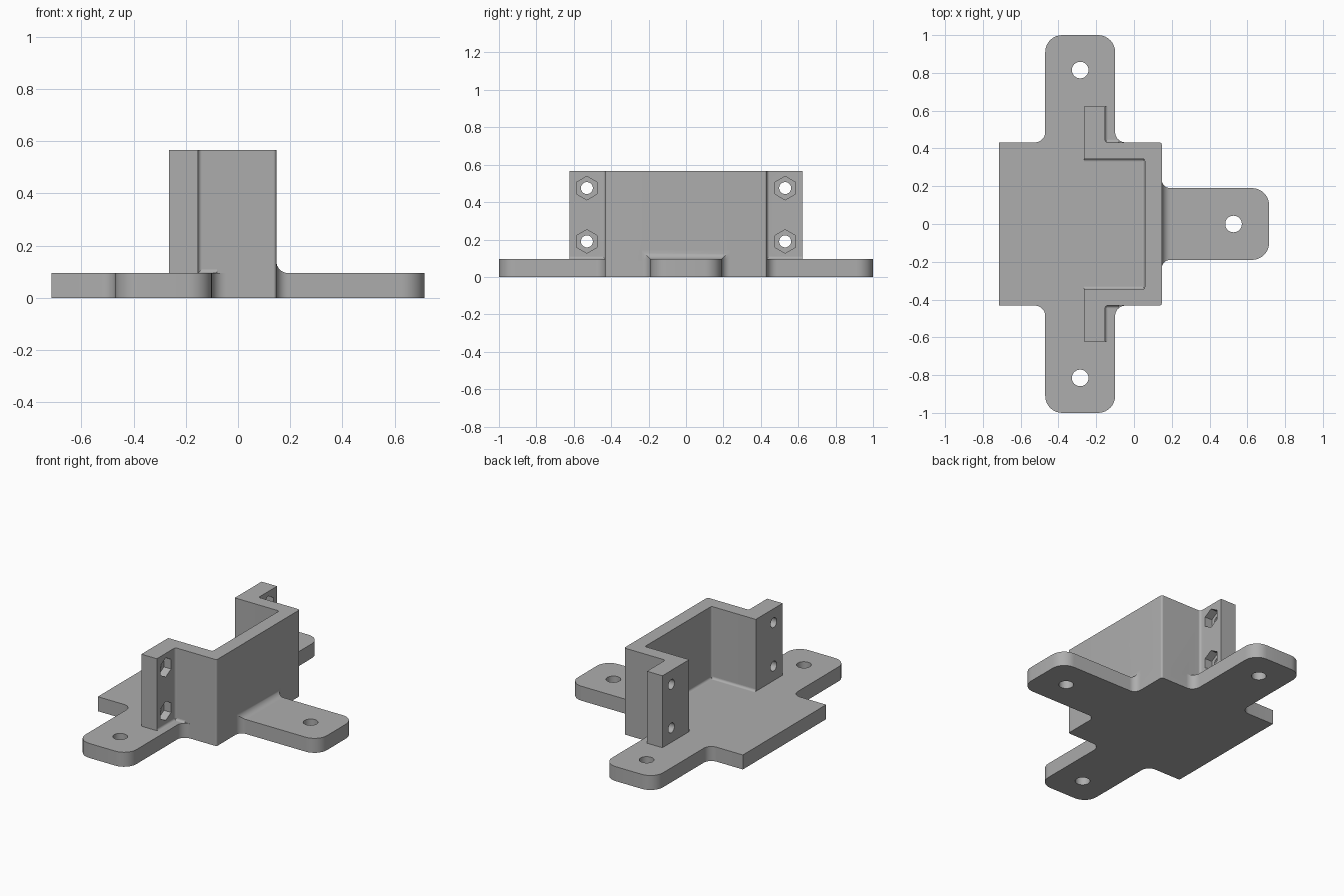
import bpy, bmesh
from math import pi, sin, cos, tan, sqrt
from mathutils import Vector, Matrix

cube = bpy.data.objects.get("Cube")
if cube:
    bpy.data.objects.remove(cube, do_unlink=True)

grey = bpy.data.materials.new("plain grey")
grey.use_nodes = True
grey.diffuse_color = (0.42, 0.42, 0.42, 1)
grey.node_tree.nodes["Principled BSDF"].inputs["Base Color"].default_value = grey.diffuse_color

FLOOR, TOP = 0.095, 0.567


def finish(name, bm):
    bmesh.ops.recalc_face_normals(bm, faces=bm.faces)
    mesh = bpy.data.meshes.new(name)
    bm.to_mesh(mesh)
    bm.free()
    mesh.materials.append(grey)
    obj = bpy.data.objects.new(name, mesh)
    bpy.context.collection.objects.link(obj)
    return obj


def rounded(corners, steps=8):
    """Outline with every (x, y, radius) corner replaced by an arc."""
    out = []
    for i, (x, y, r) in enumerate(corners):
        p = Vector((x, y))
        if r == 0:
            out.append(p)
            continue
        a = (Vector(corners[i - 1][:2]) - p).normalized()
        b = (Vector(corners[(i + 1) % len(corners)][:2]) - p).normalized()
        centre = p + (a + b) * r
        for k in range(steps + 1):
            t = k / steps * pi / 2
            out.append(centre - b * r * cos(t) - a * r * sin(t))
    return out


def mirrored(half):
    return half + [(x, -y, r) for x, y, r in reversed(half)]


def prism(name, outline, z0, z1, matrix=Matrix()):
    bm = bmesh.new()
    face = bm.faces.new([bm.verts.new((p[0], p[1], z0)) for p in outline])
    up = bmesh.ops.extrude_face_region(bm, geom=[face])["geom"]
    bmesh.ops.translate(bm, vec=(0, 0, z1 - z0),
                        verts=[g for g in up if isinstance(g, bmesh.types.BMVert)])
    bm.transform(matrix)
    return finish(name, bm)


def ring(radius, sides):
    return [(radius * cos(2 * pi * k / sides), radius * sin(2 * pi * k / sides))
            for k in range(sides)]


def combine(target, tool, operation):
    mod = target.modifiers.new("combine", "BOOLEAN")
    mod.operation, mod.solver, mod.object = operation, "EXACT", tool
    bpy.context.view_layer.objects.active = target
    bpy.ops.object.modifier_apply(modifier=mod.name)
    bpy.data.objects.remove(tool, do_unlink=True)


def smooth(obj):
    bpy.ops.object.select_all(action="DESELECT")
    obj.select_set(True)
    bpy.context.view_layer.objects.active = obj
    bpy.ops.object.shade_smooth_by_angle(angle=pi / 6)


def cove_steps(r, steps=8):
    """Distance from the wall and height above the floor along a cove."""
    return [(r - r * cos(k / steps * pi / 2), r - r * sin(k / steps * pi / 2))
            for k in range(steps + 1)]


def sheet(name, rows):
    bm = bmesh.new()
    grid = [[bm.verts.new(p) for p in row] for row in rows]
    for r0, r1 in zip(grid, grid[1:]):
        for k in range(len(r0) - 1):
            bm.faces.new((r0[k], r0[k + 1], r1[k + 1], r1[k]))
    bmesh.ops.remove_doubles(bm, verts=bm.verts, dist=1e-5)
    smooth(finish(name, bm))


def cove(name, a, b, out, r=0.015):
    sheet(name, [[(p[0] + out[0] * d, p[1] + out[1] * d, FLOOR + h) for p in (a, b)]
                 for d, h in cove_steps(r)])


# Base plate with three mounting tabs
base = mirrored([(0.715, 0.19, 0.09), (0.147, 0.19, 0.045), (0.147, 0.432, 0.012),
                 (-0.1, 0.432, 0.055), (-0.1, 1, 0.09), (-0.47, 1, 0.09),
                 (-0.47, 0.432, 0.055), (-0.715, 0.432, 0)])
bracket = prism("mounting_bracket", rounded(base), 0, FLOOR)

# U-shaped wall with outward flanges
wall = mirrored([(0.147, 0.432, 0.012), (-0.153, 0.432, 0.015), (-0.153, 0.623, 0),
                 (-0.265, 0.623, 0), (-0.265, 0.345, 0), (0.057, 0.345, 0.012)])
# The mirrored half runs back along the inner face, so join outer to outer
combine(bracket, prism("wall", rounded(wall), FLOOR, TOP), "UNION")

# Screw holes through the tabs
for x, y in ((-0.285, 0.815), (-0.285, -0.815), (0.527, 0)):
    combine(bracket, prism("tab_hole", ring(0.044, 32), -0.1, 0.2,
                           Matrix.Translation((x, y, 0))), "DIFFERENCE")

# Bolt holes and hexagonal nut pockets in the flanges
for y in (-0.53, 0.53):
    for z in (0.19, 0.475):
        across = Matrix.Translation((0, y, z)) @ Matrix.Rotation(pi / 2, 4, "Y")
        combine(bracket, prism("bolt_hole", ring(0.032, 32), -0.3, -0.12, across), "DIFFERENCE")
        combine(bracket, prism("nut_pocket", ring(0.063, 6), -0.205, -0.12, across), "DIFFERENCE")
smooth(bracket)

# Coves where the walls meet the floor
cove("inner_back_cove", (0.057, -0.345), (0.057, 0.345), (-1, 0))
for side, s in (("left", 1), ("right", -1)):
    cove(side + "_inner_cove", (-0.265, 0.345 * s), (0.057, 0.345 * s), (0, -s))
    cove(side + "_outer_cove", (-0.153, 0.432 * s), (-0.08, 0.432 * s), (0, s))
    cove(side + "_flange_cove", (-0.153, 0.432 * s), (-0.153, 0.623 * s), (1, 0))

# Flared root of the single tab
sheet("tab_root_cove", [[(0.147 + d, y * (0.19 + h), z) for y, z in
                         ((-1, FLOOR), (-1, FLOOR + h), (1, FLOOR + h), (1, FLOOR))]
                        for d, h in cove_steps(0.045)])
